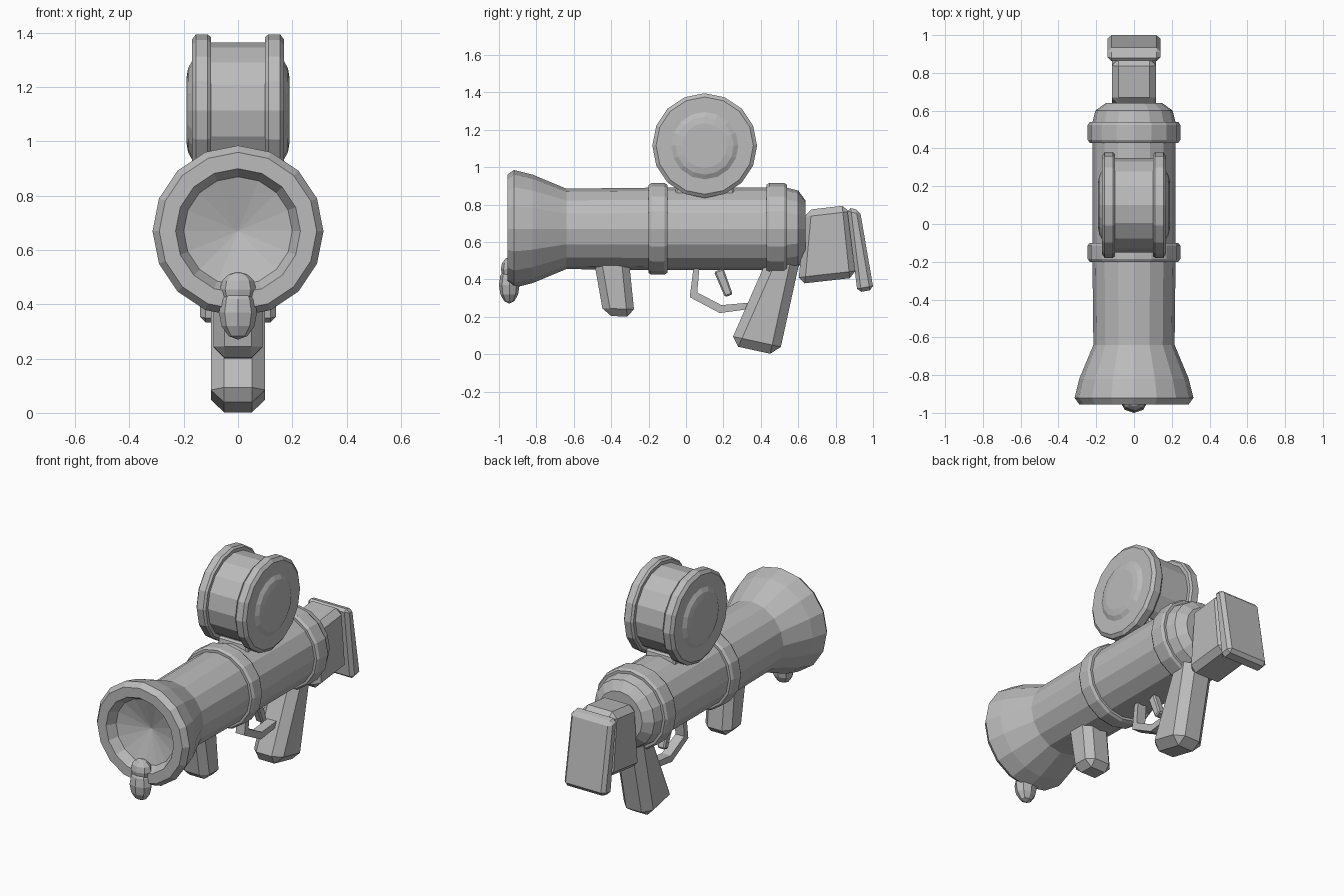
import bpy, bmesh, math
from mathutils import Vector

cube = bpy.data.objects.get("Cube")
if cube:
    bpy.data.objects.remove(cube)

grey = bpy.data.materials.new("plain grey")
grey.use_nodes = True
colour = (0.5, 0.5, 0.5, 1)
grey.diffuse_color = colour
grey.node_tree.nodes["Principled BSDF"].inputs["Base Color"].default_value = colour

SIDES = 16
AXIS_Z = 0.67


def finish(name, bm, bevel=0):
    bmesh.ops.recalc_face_normals(bm, faces=bm.faces)
    mesh = bpy.data.meshes.new(name)
    bm.to_mesh(mesh)
    bm.free()
    mesh.materials.append(grey)
    ob = bpy.data.objects.new(name, mesh)
    bpy.context.collection.objects.link(ob)
    if bevel:
        mod = ob.modifiers.new("chamfer", 'BEVEL')
        mod.width = bevel
        mod.segments = 1
        mod.limit_method = 'NONE'
    return ob


def lathe(name, profile, centre, axis):
    """Spin (distance along axis, radius) points around the x or y axis."""
    bm = bmesh.new()
    rings = []
    for d, r in profile:
        ring = []
        for i in range(SIDES if r > 0 else 1):
            a = math.tau * i / SIDES
            u, v = r * math.cos(a), r * math.sin(a)
            p = Vector((d, u, v)) if axis == "x" else Vector((u, d, v))
            ring.append(bm.verts.new(p + Vector(centre)))
        rings.append(ring)
    for a, b in zip(rings, rings[1:]):
        for i in range(SIDES):
            j = (i + 1) % SIDES
            quad = [a[i % len(a)], a[j % len(a)], b[j % len(b)], b[i % len(b)]]
            bm.faces.new(list(dict.fromkeys(quad)))
    return finish(name, bm)


def slab(name, outline, half_width, bevel):
    """Extrude a side outline of (y, z) points across the width."""
    bm = bmesh.new()
    sides = [[bm.verts.new((x, y, z)) for y, z in outline]
             for x in (-half_width, half_width)]
    n = len(outline)
    for s in sides:
        bm.faces.new(s)
    for i in range(n):
        j = (i + 1) % n
        bm.faces.new((sides[0][i], sides[0][j], sides[1][j], sides[1][i]))
    return finish(name, bm, bevel)


# Barrel with flared, hollow muzzle and rounded rear cap
lathe("barrel", [(-0.84, 0), (-0.9, 0.2), (-0.955, 0.23), (-0.955, 0.29),
                 (-0.92, 0.315), (-0.82, 0.29), (-0.64, 0.215), (-0.2, 0.22),
                 (0.54, 0.22), (0.6, 0.205), (0.64, 0.15), (0.64, 0)],
      (0, 0, AXIS_Z), "y")

# Two reinforcing rings
for name, y0, y1 in (("front_ring", -0.2, -0.1), ("rear_ring", 0.43, 0.54)):
    lathe(name, [(y0, 0.2), (y0, 0.235), (y0 + 0.015, 0.245),
                 (y1 - 0.015, 0.245), (y1, 0.235), (y1, 0.2)],
          (0, 0, AXIS_Z), "y")

# Drum magazine: mirrored profile with flanges and raised end caps
half = [(0.19, 0), (0.19, 0.12), (0.184, 0.155), (0.17, 0.18), (0.17, 0.26),
        (0.155, 0.28), (0.112, 0.28), (0.1, 0.27), (0.1, 0.25)]
lathe("drum", half + [(-d, r) for d, r in reversed(half)], (0, 0.1, 1.115), "x")
slab("drum_saddle", [(-0.07, 0.8), (-0.05, 0.91), (0.25, 0.91), (0.27, 0.8)], 0.1, 0.01)

# Grips
slab("front_grip", [(-0.51, 0.6), (-0.44, 0.205), (-0.274, 0.2), (-0.315, 0.6)], 0.09, 0.04)
slab("rear_grip", [(0.474, 0.6), (0.232, 0.05), (0.497, -0.008), (0.63, 0.6)], 0.1, 0.048)

# Shoulder stock and butt plate
slab("stock", [(0.636, 0.77), (0.87, 0.797), (0.91, 0.41), (0.6, 0.375)], 0.117, 0.035)
slab("butt_plate", [(0.86, 0.785), (0.93, 0.77), (1.003, 0.345), (0.917, 0.33)], 0.14, 0.02)

# Trigger and guard
slab("trigger", [(0.15, 0.44), (0.2, 0.46), (0.25, 0.32), (0.208, 0.305)], 0.025, 0.008)
slab("trigger_guard", [(0.045, 0.5), (0.02, 0.305), (0.18, 0.22), (0.33, 0.24),
                       (0.33, 0.275), (0.19, 0.262), (0.06, 0.33), (0.075, 0.5)], 0.03, 0)

# Two-lobed front sight bead under the muzzle
for name, y, z, size in (("bead_lower", -0.945, 0.37, (0.07, 0.055, 0.1)),
                         ("bead_upper", -0.94, 0.455, (0.067, 0.05, 0.065))):
    bm = bmesh.new()
    bmesh.ops.create_uvsphere(bm, u_segments=8, v_segments=6, radius=1)
    for v in bm.verts:
        v.co = Vector((v.co.x * size[0], v.co.y * size[1] + y, v.co.z * size[2] + z))
    finish(name, bm)
